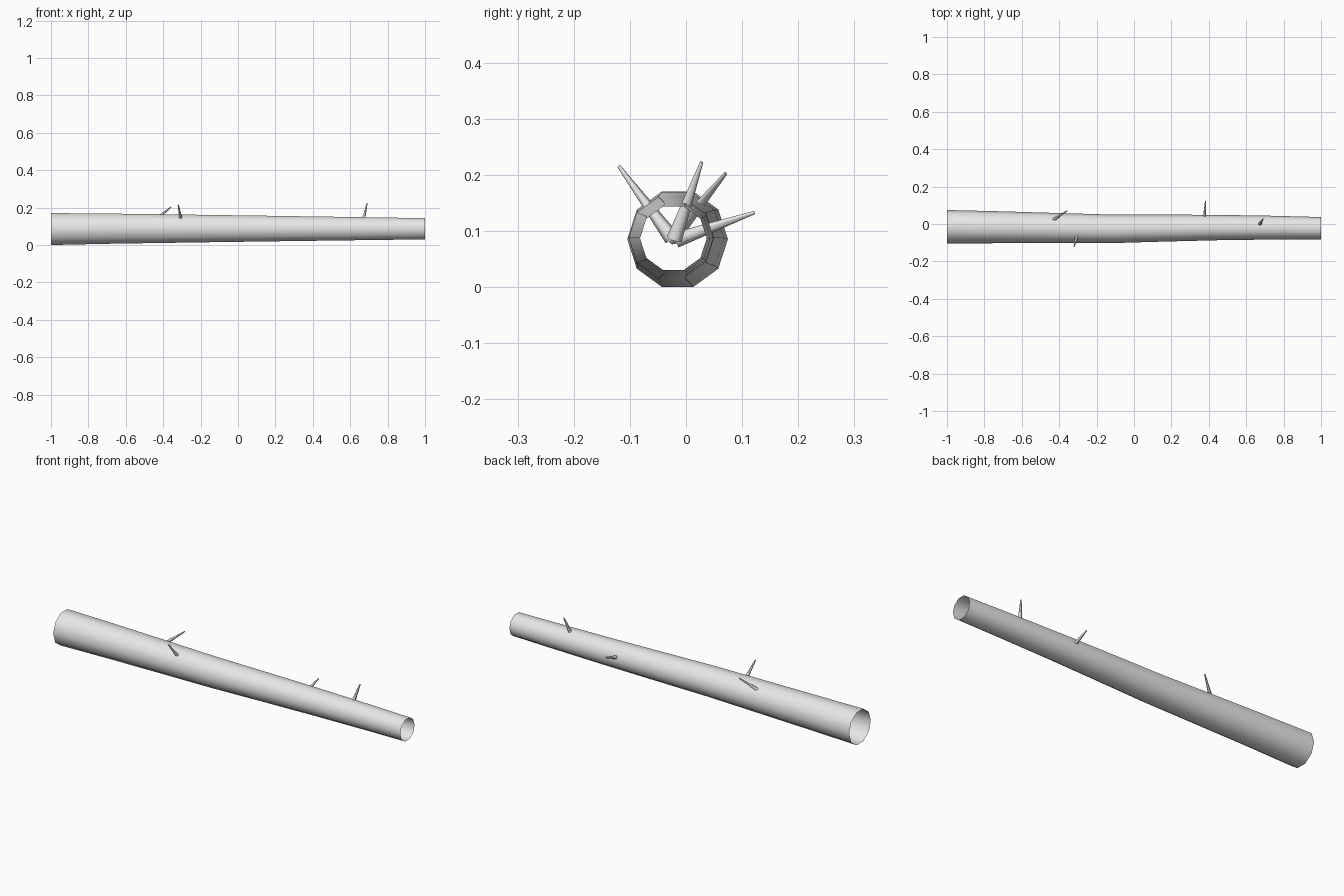
import bpy, bmesh, math
from mathutils import Vector

if "Cube" in bpy.data.objects:
    bpy.data.objects.remove(bpy.data.objects["Cube"])

grey = bpy.data.materials.new("pale grey bark")
grey.diffuse_color = (0.8, 0.8, 0.8, 1)
grey.use_nodes = True
grey.node_tree.nodes["Principled BSDF"].inputs["Base Color"].default_value = grey.diffuse_color


def tube(name, rings, sides, capped):
    """Loft rings of (centre, radius, u axis, v axis) into one object."""
    bm = bmesh.new()
    loops = []
    for c, r, u, v in rings:
        loops.append([bm.verts.new(c + r * (math.cos(a) * u + math.sin(a) * v))
                      for a in (2 * math.pi * k / sides for k in range(sides))])
    for a, b in zip(loops, loops[1:]):
        for k in range(sides):
            n = (k + 1) % sides
            bm.faces.new((a[k], a[n], b[n], b[k]))
    if capped:
        bm.faces.new(loops[-1])
    bmesh.ops.recalc_face_normals(bm, faces=bm.faces)
    me = bpy.data.meshes.new(name)
    bm.to_mesh(me)
    bm.free()
    me.materials.append(grey)
    ob = bpy.data.objects.new(name, me)
    bpy.context.collection.objects.link(ob)
    bpy.context.view_layer.objects.active = ob
    ob.select_set(True)
    bpy.ops.object.shade_smooth_by_angle(angle=math.radians(60))
    ob.select_set(False)
    return ob


# Hollow, gently bent, tapering log with open ends
Y, Z = Vector((0, 1, 0)), Vector((0, 0, 1))
path = [(-1, -0.015), (-0.7, -0.0175), (-0.4, -0.022), (-0.12, -0.026),
        (0.15, -0.022), (0.45, -0.019), (0.75, -0.0195), (1, -0.0225)]
rings = [(Vector((x, y, 0.087 + 0.001 * (1 - x * x))), 0.0745 - 0.015 * x, Y, Z)
         for x, y in path]
rings[0] = (Vector((-1, -0.015, 0.0855)), 0.0897, Y, Z)
tube("log", rings, 10, False)

# Broken twig stubs growing out from the log's core
twigs = [((-0.295, -0.025, 0.087), (-0.32, -0.120, 0.216)),
         ((0.66, -0.021, 0.085), (0.69, 0.028, 0.223)),
         ((-0.50, -0.025, 0.087), (-0.358, 0.071, 0.203)),
         ((0.375, -0.018, 0.084), (0.382, 0.122, 0.133))]
for i, (base, tip) in enumerate(twigs):
    base, tip = Vector(base), Vector(tip)
    d = (tip - base).normalized()
    u = d.cross(Vector((1, 0, 0))).normalized()
    v = d.cross(u)
    tube(f"twig_{i + 1}", [(base, 0.014, u, v), (tip, 0.003, u, v)], 6, True)
